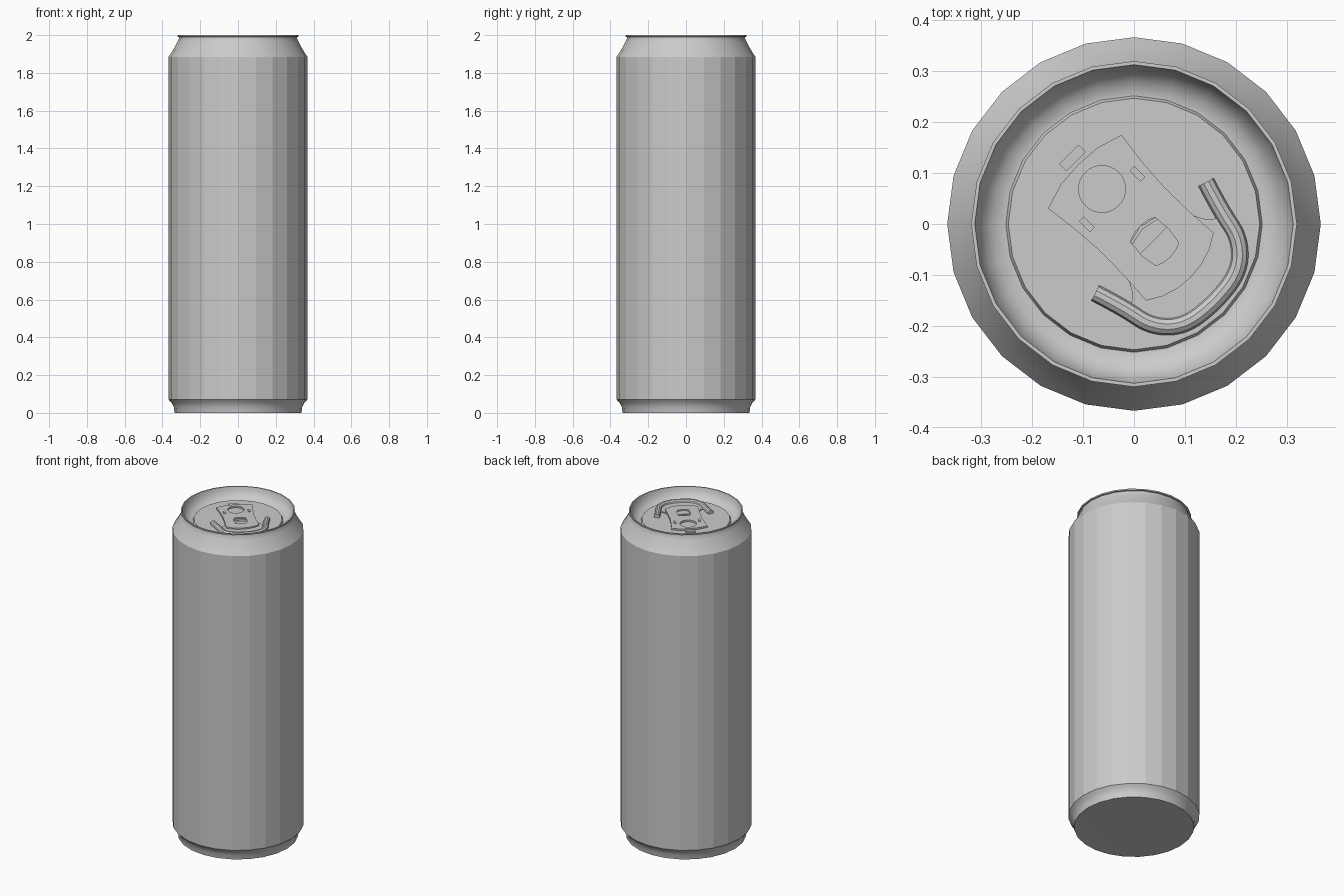
import bpy, bmesh, math

cube = bpy.data.objects.get("Cube")
if cube:
    bpy.data.objects.remove(cube, do_unlink=True)

metal = bpy.data.materials.new("grey metal")
metal.use_nodes = True
GREY = (0.6, 0.6, 0.6, 1)
metal.diffuse_color = GREY
metal.node_tree.nodes["Principled BSDF"].inputs["Base Color"].default_value = GREY

SIDES = 24
PANEL_Z = 1.945                    # height of the flat lid panel
TAB_TURN = math.radians(-45)       # the tab points to the front left


def select_only(ob):
    bpy.ops.object.select_all(action='DESELECT')
    ob.select_set(True)
    bpy.context.view_layer.objects.active = ob


def smooth(ob, angle=35):
    select_only(ob)
    bpy.ops.object.shade_smooth_by_angle(angle=math.radians(angle))


def add_mesh(name, bm):
    bmesh.ops.recalc_face_normals(bm, faces=bm.faces)
    me = bpy.data.meshes.new(name)
    bm.to_mesh(me)
    bm.free()
    ob = bpy.data.objects.new(name, me)
    bpy.context.collection.objects.link(ob)
    me.materials.append(metal)
    return ob


def lathe(name, profile):
    """Spin (radius, z) points about z; radius 0 becomes a single pole."""
    bm = bmesh.new()
    rings = []
    for r, z in profile:
        n = SIDES if r else 1
        rings.append([bm.verts.new((r * math.cos(2 * math.pi * i / SIDES),
                                    r * math.sin(2 * math.pi * i / SIDES), z))
                      for i in range(n)])
    for a, b in zip(rings, rings[1:]):
        for i in range(SIDES):
            j = (i + 1) % SIDES
            quad = [a[i % len(a)], a[j % len(a)], b[j % len(b)], b[i % len(b)]]
            bm.faces.new(list(dict.fromkeys(quad)))
    return add_mesh(name, bm)


def mirrored(half):
    """Complete a symmetric outline from its +y half."""
    return half + [(x, -y) for x, y in reversed(half) if y > 0]


def place_on_lid(ob, z):
    ob.location = (0.003, 0.003, z)
    ob.rotation_euler.z = TAB_TURN


def finish_curve(name, cu, z):
    ob = bpy.data.objects.new(name, cu)
    bpy.context.collection.objects.link(ob)
    cu.materials.append(metal)
    place_on_lid(ob, z)
    select_only(ob)
    bpy.ops.object.convert(target='MESH')
    ob = bpy.context.object
    smooth(ob)
    return ob


def plate(name, outlines, bottom, top):
    """Flat plate; the outlines after the first one are holes."""
    cu = bpy.data.curves.new(name, 'CURVE')
    cu.dimensions = '2D'
    cu.fill_mode = 'BOTH'
    cu.extrude = (top - bottom) / 2
    for pts in outlines:
        sp = cu.splines.new('POLY')
        sp.points.add(len(pts) - 1)
        for p, (x, y) in zip(sp.points, pts):
            p.co = (x, y, 0, 1)
        sp.use_cyclic_u = True
    return finish_curve(name, cu, (top + bottom) / 2)


def box(name, x, y, sx, sy, bottom, top):
    return plate(name, [[(x - sx / 2, y - sy / 2), (x + sx / 2, y - sy / 2),
                         (x + sx / 2, y + sy / 2), (x - sx / 2, y + sy / 2)]], bottom, top)


# Can: base, wall, shoulder, rim, funnel, groove and lid panel in one profile
can = lathe("can_body", [
    (0, 0.012), (0.33, 0), (0.336, 0), (0.34, 0.03), (0.35, 0.052), (0.367, 0.07),
    (0.367, 1.885), (0.352, 1.908), (0.336, 1.935), (0.322, 1.962), (0.312, 1.982),
    (0.312, 1.99), (0.32, 1.992), (0.32, 2.0), (0.313, 2.0),
    (0.308, 1.98), (0.296, 1.957), (0.278, 1.941), (0.256, 1.934),
    (0.252, 1.934), (0.247, PANEL_Z), (0, PANEL_Z)])
smooth(can)
for f in can.data.polygons:        # faceted wall
    if 0.5 < f.center.z < 1.5:
        f.use_smooth = False

# Pull tab with a finger hole and a rivet window
tab = mirrored([(-0.160, 0), (-0.157, 0.05), (-0.141, 0.102), (-0.07, 0.093), (-0.008, 0.089),
                (0.06, 0.090), (0.123, 0.094), (0.140, 0.065), (0.150, 0.033), (0.153, 0)])
hole = [(-0.093 + 0.046 * math.cos(math.pi * i / 16), 0.046 * math.sin(math.pi * i / 16))
        for i in range(32)]
window = mirrored([(0.012, 0), (0.014, 0.02), (0.02, 0.034), (0.055, 0.037),
                   (0.088, 0.032), (0.094, 0.017), (0.096, 0)])
plate("pull_tab", [tab, hole, window], PANEL_Z + 0.004, PANEL_Z + 0.014)

# Low lobe of the lid under the front of the tab
lobe = mirrored([(0.05, 0.085), (0.075, 0.092), (0.095, 0.103), (0.11, 0.122), (0.166, 0.118),
                 (0.204, 0.076), (0.219, 0)])
plate("tab_lobe", [lobe], PANEL_Z - 0.002, PANEL_Z + 0.006)

# Rivet lip in the window, side clips and rear catch
plate("rivet_lip", [mirrored([(0.012, 0), (0.02, 0.034), (0.026, 0.034), (0.019, 0)])],
      PANEL_Z, PANEL_Z + 0.011)
for side, name in ((1, "left_clip"), (-1, "right_clip")):
    box(name, -0.065, side * 0.07, 0.031, 0.013, PANEL_Z, PANEL_Z + 0.018)
box("rear_catch", -0.177, 0.002, 0.02, 0.054, PANEL_Z - 0.002, PANEL_Z + 0.01)

# Raised horseshoe bead round the front of the tab
arm = [(0.042, 0.154), (0.105, 0.134), (0.166, 0.123), (0.212, 0.078), (0.222, 0)]
bead = bpy.data.curves.new("opening_bead", 'CURVE')
bead.dimensions = '3D'
bead.bevel_depth = 0.017
bead.bevel_resolution = 3
bead.use_fill_caps = True
path = arm + [(x, -y) for x, y in reversed(arm[:-1])]
spline = bead.splines.new('NURBS')
spline.points.add(len(path) - 1)
for p, (x, y) in zip(spline.points, path):
    p.co = (x, y, 0, 1)
spline.order_u = 3
spline.use_endpoint_u = True
spline.resolution_u = 6
finish_curve("opening_bead", bead, PANEL_Z + 0.004)
